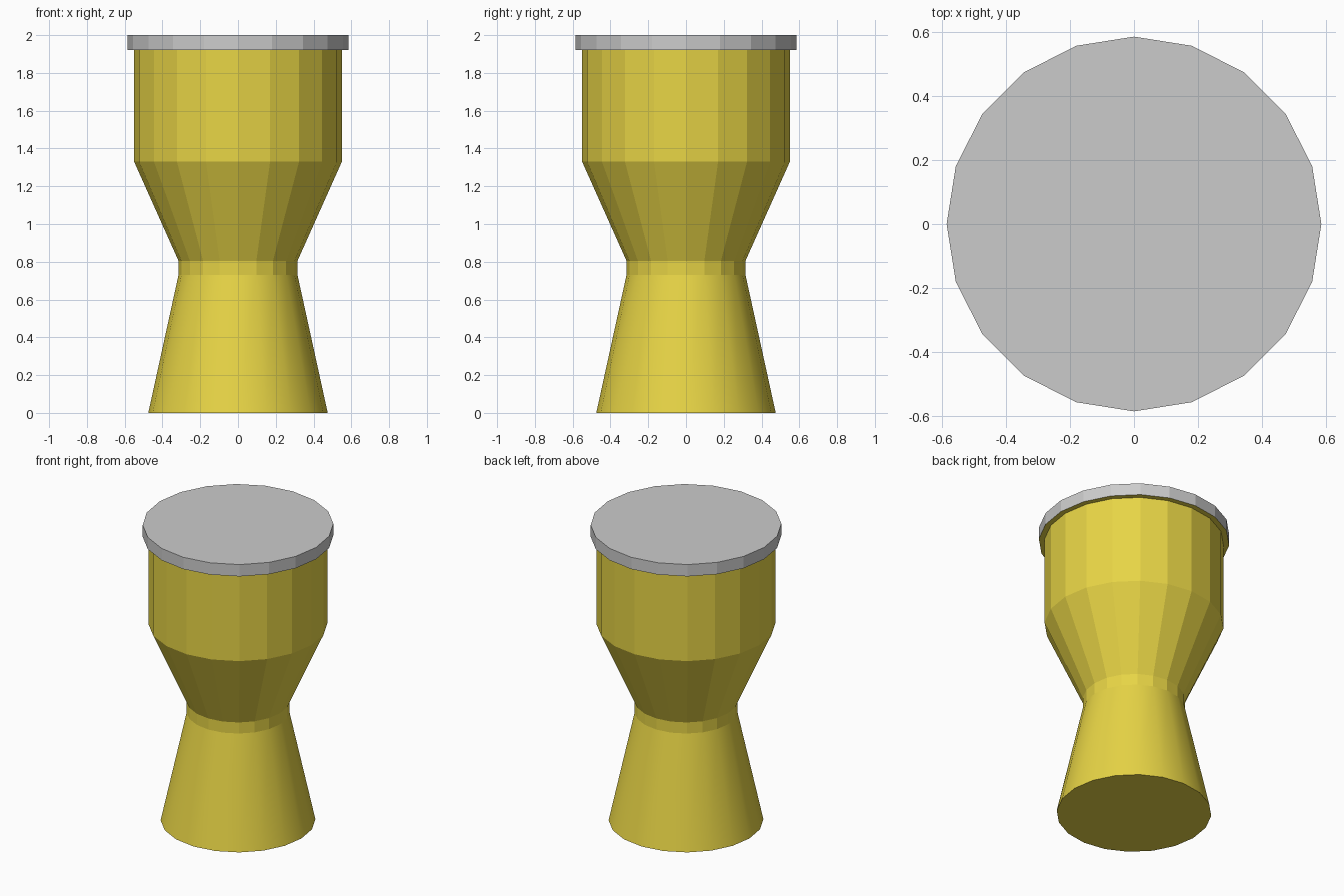
import bpy, bmesh
from math import cos, sin, pi

if "Cube" in bpy.data.objects:
    bpy.data.objects.remove(bpy.data.objects["Cube"])

SIDES = 20


def lathe(name, profile, cap_bottom=False, cap_top=False, smooth_bands=(), mat=None):
    """Revolve (radius, z) points into a low-poly shell with optional caps."""
    bm = bmesh.new()
    rings = [[bm.verts.new((r * cos(2 * pi * i / SIDES), r * sin(2 * pi * i / SIDES), z))
              for i in range(SIDES)] for r, z in profile]
    for b, (low, high) in enumerate(zip(rings, rings[1:])):
        for i in range(SIDES):
            j = (i + 1) % SIDES
            face = bm.faces.new((low[i], low[j], high[j], high[i]))
            face.smooth = b in smooth_bands
    if cap_bottom:
        bm.faces.new(rings[0][::-1])
    if cap_top:
        bm.faces.new(rings[-1])
    # keep ring edges crisp where the profile turns
    for ring in rings:
        for i in range(SIDES):
            edge = bm.edges.get((ring[i], ring[(i + 1) % SIDES]))
            edge.smooth = False
    mesh = bpy.data.meshes.new(name)
    bm.to_mesh(mesh)
    bm.free()
    obj = bpy.data.objects.new(name, mesh)
    bpy.context.collection.objects.link(obj)
    if mat:
        mesh.materials.append(mat)
    return obj


gold = bpy.data.materials.new("golden_wood")
gold.diffuse_color = (0.8, 0.66, 0.06, 1)
gold.use_nodes = True
gold.node_tree.nodes["Principled BSDF"].inputs["Base Color"].default_value = gold.diffuse_color

# Goblet body: smooth flared foot, then faceted neck, bowl, barrel and rim underside
lathe("drum_body",
      [(0.475, 0), (0.315, 0.73), (0.315, 0.805), (0.55, 1.33), (0.55, 1.92), (0.585, 1.92)],
      cap_bottom=True, smooth_bands=(0,), mat=gold)

# Grey drum head sitting on the rim
lathe("drum_head", [(0.585, 1.92), (0.585, 2.0)], cap_top=True)
